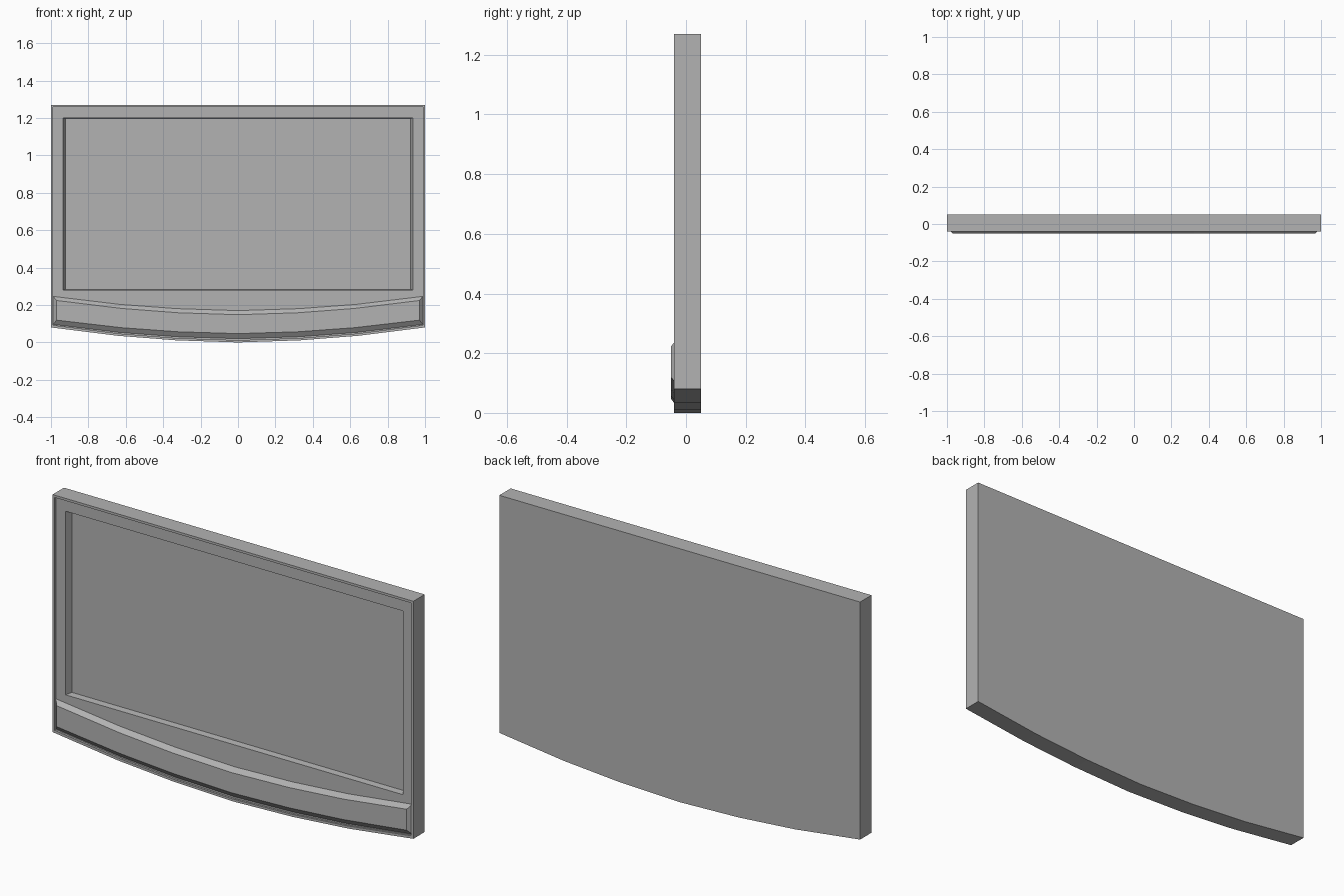
import bpy
import bmesh

old = bpy.data.objects.get("Cube")
if old:
    bpy.data.objects.remove(old, do_unlink=True)

grey = bpy.data.materials.new("mid grey")
grey.use_nodes = True
colour = (0.45, 0.45, 0.45, 1)
grey.diffuse_color = colour
grey.node_tree.nodes["Principled BSDF"].inputs["Base Color"].default_value = colour

# Shared faceted sweep of the lower edge: position across and rise
SWEEP = [(-1, .08), (-.64, .035), (-.33, .011), (0, 0), (.33, .011), (.64, .035), (1, .08)]


def outline(half_width, bottom, top, y, bottom_curve=1, top_curve=0):
    """Closed outline: lower edge left to right, then upper edge back."""
    low = [(x * half_width, y, bottom + rise * bottom_curve) for x, rise in SWEEP]
    high = [(x * half_width, y, top + rise * top_curve) for x, rise in SWEEP]
    return low + high[::-1]


def loft(name, outlines):
    """Join successive outlines with walls and close both ends."""
    bm = bmesh.new()
    rings = [[bm.verts.new(p) for p in points] for points in outlines]
    n = len(rings[0])
    for a, b in zip(rings, rings[1:]):
        for i in range(n):
            j = (i + 1) % n
            bm.faces.new((a[i], a[j], b[j], b[i]))
    for ring in (rings[0], rings[-1]):
        for i in range(len(SWEEP) - 1):
            bm.faces.new((ring[i], ring[i + 1], ring[n - 2 - i], ring[n - 1 - i]))
    bmesh.ops.recalc_face_normals(bm, faces=bm.faces)
    # Merge coplanar facets so only real creases remain
    bmesh.ops.dissolve_limit(bm, angle_limit=0.001, verts=bm.verts, edges=bm.edges)
    mesh = bpy.data.meshes.new(name)
    bm.to_mesh(mesh)
    bm.free()
    mesh.materials.append(grey)
    obj = bpy.data.objects.new(name, mesh)
    bpy.context.collection.objects.link(obj)
    return obj


# Cabinet: back, thin front rim, recessed bezel and sunken screen
loft("television_cabinet", [
    outline(1, 0, 1.27, .05),
    outline(1, 0, 1.27, -.04),
    outline(.988, .012, 1.258, -.04),
    outline(.988, .012, 1.258, -.03),
    outline(.935, .28, 1.2, -.03, 0),
    outline(.923, .283, 1.197, .003, 0),
])

# Raised curved speaker panel with bevelled edges
loft("speaker_panel", [
    outline(.988, .02, .17, -.026, .95, .95),
    outline(.988, .02, .17, -.03, .95, .95),
    outline(.97, .047, .148, -.05, .9, .95),
])
